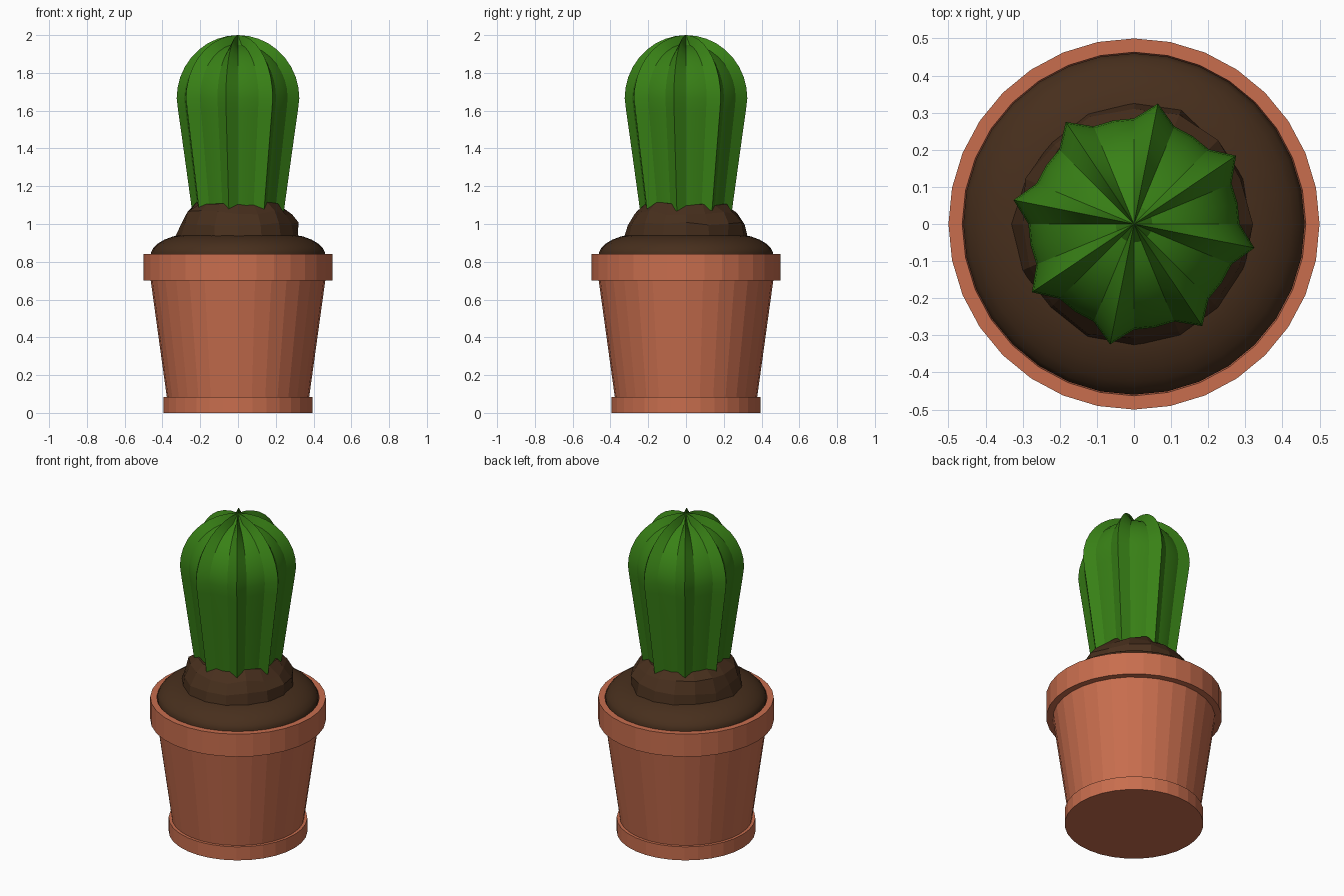
import bpy, bmesh, math, random

if "Cube" in bpy.data.objects:
    bpy.data.objects.remove(bpy.data.objects["Cube"])

random.seed(4)
SEGS = 32


def material(name, rgb):
    m = bpy.data.materials.new(name)
    m.diffuse_color = (*rgb, 1)
    m.use_nodes = True
    m.node_tree.nodes["Principled BSDF"].inputs["Base Color"].default_value = m.diffuse_color
    return m


def lathe(name, profile, mat, segs=SEGS, shape=None, smooth=None):
    """Revolve (radius, z) points; radius 0 makes a pole. shape(i, r, z) reshapes a point."""
    bm = bmesh.new()
    rings = []
    for r, z in profile:
        if r == 0:
            rings.append([bm.verts.new((0, 0, z))] * segs)
            continue
        ring = []
        for i in range(segs):
            a = 2 * math.pi * i / segs
            rr, zz = shape(i, r, z) if shape else (r, z)
            ring.append(bm.verts.new((rr * math.cos(a), rr * math.sin(a), zz)))
        rings.append(ring)
    for low, high in zip(rings, rings[1:]):
        for i in range(segs):
            j = (i + 1) % segs
            corners = list(dict.fromkeys((low[i], low[j], high[j], high[i])))
            bm.faces.new(corners)
    bmesh.ops.recalc_face_normals(bm, faces=bm.faces)
    mesh = bpy.data.meshes.new(name)
    bm.to_mesh(mesh)
    bm.free()
    obj = bpy.data.objects.new(name, mesh)
    bpy.context.collection.objects.link(obj)
    mesh.materials.append(mat)
    if smooth:
        bpy.ops.object.select_all(action='DESELECT')
        obj.select_set(True)
        bpy.context.view_layer.objects.active = obj
        bpy.ops.object.shade_smooth_by_angle(angle=math.radians(smooth))
    return obj


clay = material("terracotta", (0.58, 0.155, 0.076))
earth = material("soil", (0.063, 0.028, 0.012))
green = material("cactus_green", (0.04, 0.22, 0.008))

# Pot: foot band, tapered body, overhanging rim and inner lip
lathe("pot", [(0, 0), (0.395, 0), (0.395, 0.085), (0.377, 0.085), (0.462, 0.70),
              (0.50, 0.70), (0.50, 0.842), (0.463, 0.842), (0.455, 0.80), (0, 0.80)], clay)

# Rounded soil filling the pot
lathe("soil", [(0, 0.81), (0.458, 0.81), (0.46, 0.85), (0.449, 0.872), (0.425, 0.896),
               (0.39, 0.917), (0.345, 0.934), (0.30, 0.942), (0, 0.945)], earth, smooth=40)


# Lumpy faceted mound around the stem
def lumps(i, r, z):
    return r + random.uniform(-0.012, 0.012), z + random.uniform(-0.012, 0.012)


lathe("soil_mound", [(0, 0.92), (0.322, 0.93), (0.31, 1.0), (0.277, 1.06),
                     (0.222, 1.108), (0, 1.12)], earth, segs=16, shape=lumps)

# Cactus: every fourth column is a sharp rib, the rest sit in the groove
R, H, MID = 0.331, 0.335, 1.665


def ribs(i, r, z):
    if i % 4 == 3:
        return r, z
    k = 0.86
    return r * k, (MID + (z - MID) * k if z > MID else z)


stem = [(0, 1.0), (0.238, 1.0), (0.269, 1.22), (0.30, 1.44), (0.323, 1.60)]
dome = [(R * math.cos(t), MID + H * math.sin(t))
        for t in (math.radians(90 * n / 9) for n in range(9))]
lathe("cactus", stem + dome + [(0, MID + H)], green, shape=ribs, smooth=25)
